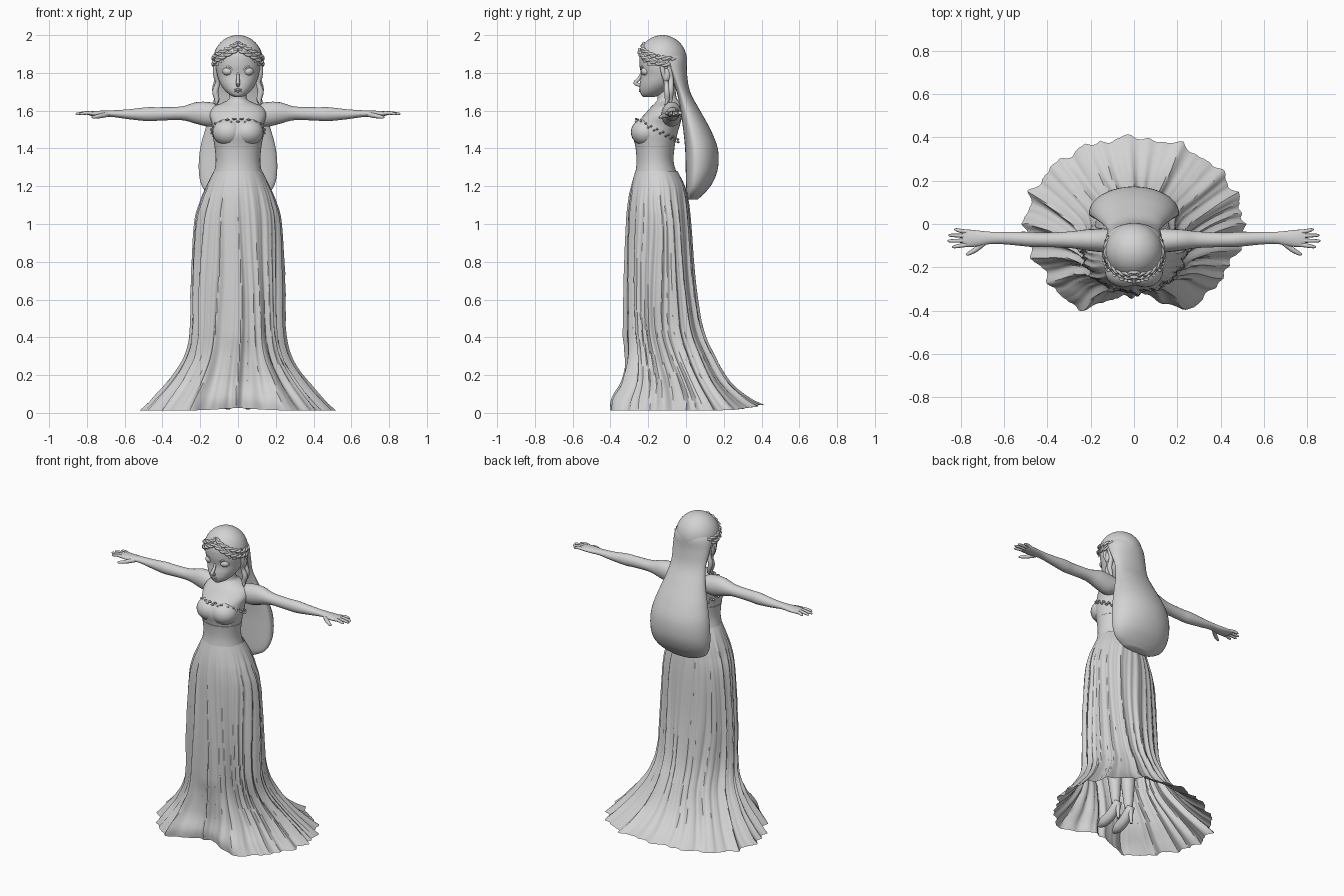
import bpy, bmesh, math
from math import sin, cos, pi, exp
from mathutils import Vector

cube = bpy.data.objects.get("Cube")
if cube:
    bpy.data.objects.remove(cube)

grey = bpy.data.materials.new("plain grey")
grey.use_nodes = True
tone = (0.65, 0.65, 0.65, 1)
grey.diffuse_color = tone
grey.node_tree.nodes["Principled BSDF"].inputs["Base Color"].default_value = tone


def finish(name, bm, mirror=False, angle=50):
    """Turn a bmesh into a smooth shaded, optionally mirrored object."""
    bmesh.ops.recalc_face_normals(bm, faces=bm.faces)
    mesh = bpy.data.meshes.new(name)
    bm.to_mesh(mesh)
    bm.free()
    mesh.materials.append(grey)
    ob = bpy.data.objects.new(name, mesh)
    bpy.context.collection.objects.link(ob)
    bpy.ops.object.select_all(action="DESELECT")
    bpy.context.view_layer.objects.active = ob
    ob.select_set(True)
    bpy.ops.object.shade_smooth_by_angle(angle=math.radians(angle))
    if mirror:
        ob.modifiers.new("mirror", "MIRROR")


def spline(rows, steps):
    """Catmull-Rom resampling of rows of numbers."""
    rows = [Vector(r) for r in rows]
    out = []
    for i in range(len(rows) - 1):
        p0, p1 = rows[max(i - 1, 0)], rows[i]
        p2, p3 = rows[i + 1], rows[min(i + 2, len(rows) - 1)]
        for k in range(steps):
            t = k / steps
            out.append(p1 + (p2 - p0) * (t / 2)
                       + (p0 * 2 - p1 * 5 + p2 * 4 - p3) * (t * t / 2)
                       + (p1 * 3 - p0 - p2 * 3 + p3) * (t ** 3 / 2))
    return out + [rows[-1]]


def skin(bm, rings, caps=True):
    """Bridge rings of points with quads."""
    rings = [[bm.verts.new(p) for p in ring] for ring in rings]
    n = len(rings[0])
    for a, b in zip(rings, rings[1:]):
        for i in range(n):
            j = (i + 1) % n
            bm.faces.new((a[i], a[j], b[j], b[i]))
    if caps:
        bm.faces.new(rings[0])
        bm.faces.new(rings[-1])


def upright(name, rows, widest=0.5, sides=40, steps=5):
    """Loft up z from rows of (z, half width, front y, back y)."""
    bm = bmesh.new()
    rings = []
    for z, w, f, b in spline(rows, steps):
        mid = f + (b - f) * widest
        rings.append([(w * cos(a), mid + (b - mid if sin(a) > 0 else mid - f) * sin(a), z)
                      for a in [2 * pi * i / sides for i in range(sides)]])
    skin(bm, rings)
    finish(name, bm)


def tube(bm, rows, sides=12, steps=4):
    """Round tube along rows of (x, y, z, radius)."""
    pts = spline(rows, steps)
    rings = []
    for i, p in enumerate(pts):
        d = (pts[min(i + 1, len(pts) - 1)] - pts[max(i - 1, 0)]).xyz.normalized()
        u = d.cross(Vector((0, 1, 0.01))).normalized()
        v = d.cross(u)
        rings.append([p.xyz + (u * cos(a) + v * sin(a)) * p.w
                      for a in [2 * pi * k / sides for k in range(sides)]])
    skin(bm, rings)


def ball(bm, centre, size, seg=24):
    made = bmesh.ops.create_uvsphere(bm, u_segments=seg, v_segments=seg // 2, radius=1)
    for v in made["verts"]:
        v.co = Vector(c + s * k for c, s, k in zip(centre, size, v.co))


# Torso and neck, then the fuller bust
upright("torso", [(1.2, .145, -.28, -.02), (1.26, .13, -.27, -.045), (1.33, .118, -.262, -.065),
                  (1.41, .124, -.268, -.06), (1.48, .136, -.284, -.045), (1.53, .138, -.265, -.03),
                  (1.58, .15, -.22, -.02), (1.62, .13, -.185, -.02), (1.645, .075, -.16, -.03),
                  (1.67, .046, -.15, -.05), (1.76, .042, -.16, -.06)])
bm = bmesh.new()
ball(bm, (.05, -.213, 1.486), (.085, .079, .073))
finish("bust", bm, True)

# Waist seam of the dress
bm = bmesh.new()
skin(bm, [[((.124 + g) * cos(a), -.164 + (.104 + g) * sin(a), 1.41 + h)
           for a in [2 * pi * i / 40 for i in range(40)]]
          for g, h in ((-.003, -.007), (.001, 0), (-.003, .007))], False)
finish("waist_seam", bm)

# Leafy trim along the neckline
bm = bmesh.new()
for i in range(44):
    a = 2 * pi * i / 44
    back = (1 + sin(a)) / 2
    ball(bm, (.137 * cos(a), -.153 + .112 * sin(a), 1.55 - .11 * back + .007 * (-1) ** i),
         (.012, .007, .006), 8)
finish("neckline_trim", bm)

# Pleated skirt: rows of z, half width, front, back, middle y, pleat depth
profile = [(1.28, .128, -.268, -.045, -.15, 0), (1.2, .17, -.292, -.004, -.14, .03),
           (1.12, .207, -.31, .018, -.14, .07), (1.0, .24, -.322, .032, -.13, .09),
           (.7, .26, -.335, .058, -.13, .12), (.45, .267, -.34, .1, -.12, .14),
           (.3, .3, -.345, .165, -.08, .15), (.17, .39, -.375, .24, -.03, .15),
           (.07, .48, -.425, .34, 0, .13), (.012, .535, -.425, .425, 0, .1)]
bm = bmesh.new()
rings = []
for z, w, f, b, mid, depth in spline(profile, 7):
    ring = []
    low = max(0, 1 - z / .4)
    for i in range(240):
        a = 2 * pi * i / 240
        drift = a + .05 * sin(5 * z + 3 * a)
        fold = (.5 * abs(sin(8 * drift + .6 * sin(2 * a))) + .3 * abs(sin(13 * drift + 1))
                + .2 * abs(sin(21 * drift + 2 * sin(a))))
        front = exp(-((a - 1.5 * pi) / .3) ** 2)
        r = 1 - depth * fold - .2 * low * front
        r += .1 * low * sum(exp(-((a - 1.5 * pi - s) / .25) ** 2) for s in (-.55, .55))
        reach = b - mid if sin(a) > 0 else mid - f
        lift = low ** 4 * (.035 * max(sin(a), 0) ** 4 + .015 * front)
        ring.append((w * r * cos(a), mid + reach * r * sin(a), z + lift))
    rings.append(ring)
skin(bm, rings, False)
finish("skirt", bm, angle=40)

# Legs and heeled shoes under the skirt
bm = bmesh.new()
tube(bm, [(.075, -.15, 1.1, .075), (.065, -.15, .8, .065), (.055, -.14, .55, .045),
          (.052, -.12, .35, .045), (.05, -.11, .13, .024)], 16)
finish("leg", bm, True)
bm = bmesh.new()
tube(bm, [(.05, -.085, .135, .022), (.05, -.11, .105, .03), (.052, -.16, .065, .032),
          (.055, -.215, .046, .03), (.056, -.255, .036, .012)], 16)
tube(bm, [(.05, -.09, .105, .016), (.05, -.085, .018, .008)], 10)
finish("shoe", bm, True)

# Arm: rows of x, y low, y high, z low, z high
arm = [(.09, -.13, -.02, 1.53, 1.63), (.15, -.13, -.022, 1.515, 1.645), (.22, -.122, -.025, 1.53, 1.645),
       (.3, -.11, -.035, 1.55, 1.622), (.42, -.106, -.04, 1.547, 1.618), (.48, -.105, -.036, 1.545, 1.618),
       (.58, -.095, -.036, 1.555, 1.607), (.66, -.092, -.036, 1.566, 1.602),
       (.72, -.103, -.03, 1.566, 1.6), (.765, -.106, -.026, 1.57, 1.598), (.79, -.1, -.03, 1.575, 1.595)]
bm = bmesh.new()
skin(bm, [[(x, (p + q) / 2 + (q - p) / 2 * cos(a), (l + h) / 2 + (h - l) / 2 * sin(a))
           for a in [2 * pi * i / 20 for i in range(20)]]
          for x, p, q, l, h in spline(arm, 4)])
finish("arm", bm, True)

# Fingers fan out, with the thumb forward
bm = bmesh.new()
for y, tip_y, tip in ((-.095, -.105, .84), (-.076, -.078, .86), (-.056, -.052, .855), (-.037, -.026, .83)):
    tube(bm, [(.765, y, 1.584, .01), (.8, (y + tip_y) / 2, 1.588, .0095),
              (tip - .01, tip_y, 1.583, .007), (tip, tip_y, 1.582, .002)], 8)
tube(bm, [(.69, -.085, 1.58, .013), (.73, -.118, 1.572, .012),
          (.765, -.138, 1.566, .008), (.775, -.141, 1.565, .002)], 8)
finish("fingers", bm, True)

# Head
upright("head", [(1.672, .018, -.225, -.17), (1.685, .045, -.238, -.13), (1.71, .072, -.245, -.09),
                 (1.745, .095, -.244, -.05), (1.79, .11, -.238, -.03), (1.84, .118, -.246, -.02),
                 (1.9, .115, -.243, -.02), (1.95, .085, -.21, -.04), (1.98, .03, -.15, -.09)])

# Nose and lips
bm = bmesh.new()
tube(bm, [(0, -.234, 1.8, .006), (0, -.25, 1.768, .009), (0, -.269, 1.747, .01),
          (0, -.243, 1.734, .009)], 12)
for z in (1.703, 1.712):
    ball(bm, (0, -.241, z), (.02, .009, .006), 12)
finish("nose_and_lips", bm)

# Open eyes with thin lids, and ears
bm = bmesh.new()
ball(bm, (.053, -.212, 1.808), (.03, .027, .023))
finish("eye", bm, True)
bm = bmesh.new()
tube(bm, [(.02, -.234, 1.802, .002), (.034, -.236, 1.824, .004),
          (.056, -.229, 1.833, .005), (.09, -.195, 1.82, .002)], 8)
finish("eyelid", bm, True)
bm = bmesh.new()
ball(bm, (.118, -.105, 1.79), (.012, .022, .035), 16)
finish("ear", bm, True)

# Hair cap, trimmed at a parted hairline
bm = bmesh.new()
ball(bm, (0, -.125, 1.865), (.132, .13, .135), 64)
below = [v for v in bm.verts
         if v.co.y < -.1 and v.co.z < 1.935 - 1.0 * abs(v.co.x) + .25 * max(v.co.y + .22, 0)
         or v.co.z < 1.77]
bmesh.ops.delete(bm, geom=below, context="VERTS")
finish("hair_cap", bm)

# Long loose hair down the back, flatter on the inner side
upright("long_hair", [(1.95, .07, -.12, -.03), (1.88, .125, -.13, .002), (1.8, .128, -.09, .005),
                      (1.7, .122, -.05, .022), (1.6, .142, -.03, .075), (1.5, .174, -.015, .13),
                      (1.4, .2, -.005, .168), (1.3, .208, -.002, .17), (1.22, .198, 0, .142),
                      (1.165, .165, .003, .1), (1.13, .1, .01, .062)], widest=.3)

# Braids round the crown: two rows of two twisted strands
bm = bmesh.new()
for strand in (0, pi):
    for top in (1.958, 1.925):
        rows = []
        for i in range(25):
            a = i / 24 * 2.1
            turn = i * 1.1 + strand
            r = .128 + .004 * cos(turn)
            z = top - .085 * sin(a / 2.1 * pi / 2) + .006 * sin(turn)
            shrink = math.sqrt(max(.2, 1 - ((z - 1.865) / .135) ** 2)) + .03
            rows.append((r * shrink * sin(a), -.125 - r * shrink * cos(a), z, .0075))
        tube(bm, rows, 8, 2)
finish("crown_braid", bm, True)

# Curled locks in front of the shoulders
bm = bmesh.new()
tube(bm, [(.116, -.13, 1.86, .012), (.12, -.12, 1.8, .013), (.108, -.105, 1.75, .013),
          (.12, -.1, 1.7, .016), (.112, -.1, 1.66, .013), (.12, -.11, 1.63, .003)], 10)
tube(bm, [(.118, -.09, 1.84, .012), (.11, -.08, 1.77, .014), (.122, -.08, 1.71, .015),
          (.108, -.08, 1.66, .01), (.112, -.085, 1.635, .002)], 10)
finish("side_lock", bm, True)
